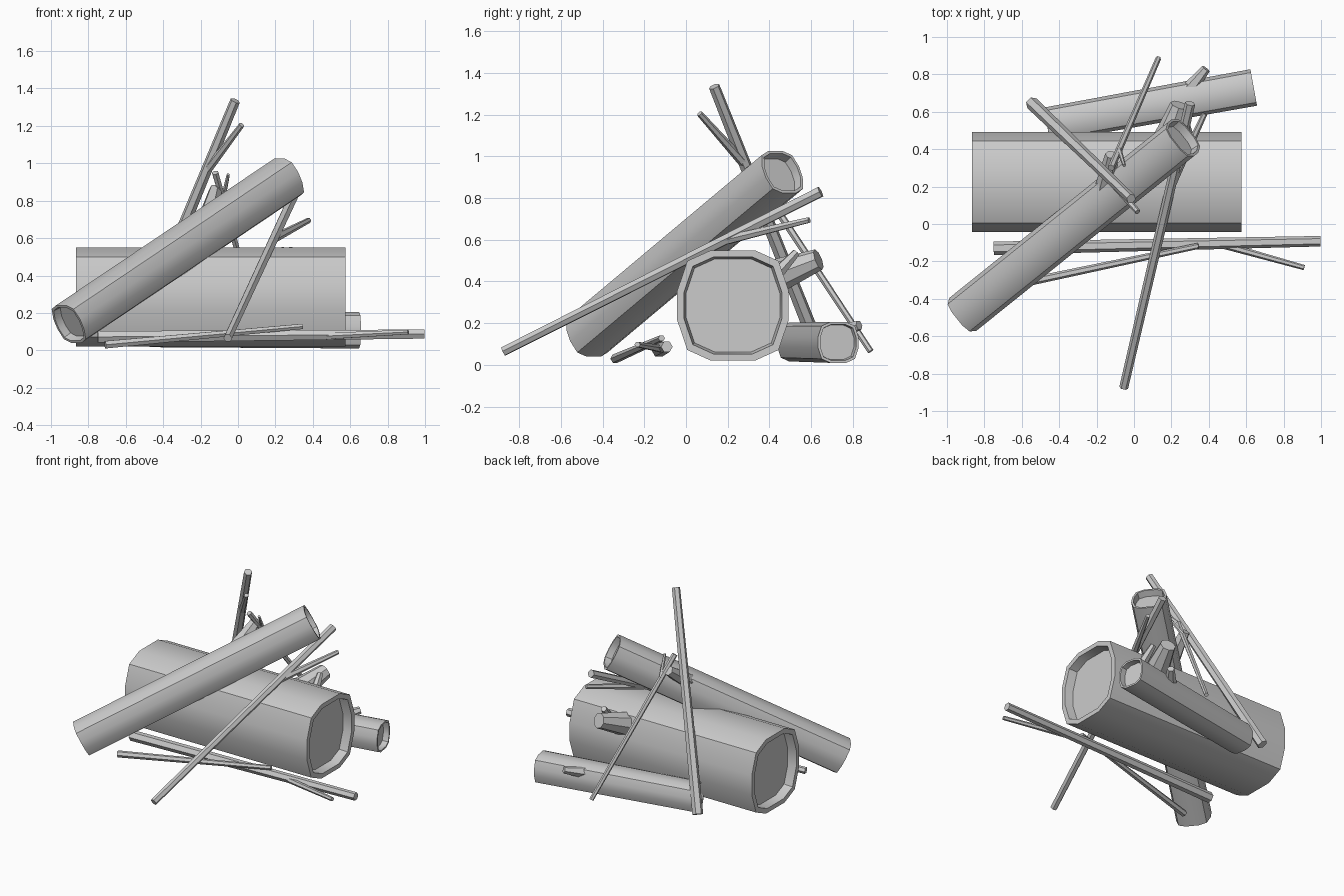
import bpy, bmesh, math
from mathutils import Vector

cube = bpy.data.objects.get("Cube")
if cube:
    bpy.data.objects.remove(cube, do_unlink=True)

# One plain grey for all the wood
GREY = (0.6, 0.6, 0.6, 1.0)
wood = bpy.data.materials.new("grey_wood")
wood.use_nodes = True
wood.diffuse_color = GREY
bsdf = wood.node_tree.nodes["Principled BSDF"]
bsdf.inputs["Base Color"].default_value = GREY
bsdf.inputs["Roughness"].default_value = 0.9

# Squarish twelve-sided trunk section, mirrored from one quarter
QUARTER = [(0.99, 0.26), (0.81, 0.79), (0.39, 0.98)]
HALF = QUARTER + [(-x, y) for x, y in reversed(QUARTER)]
TRUNK = HALF + [(-x, -y) for x, y in HALF]


def regular(sides):
    return [(math.cos(math.tau * i / sides), math.sin(math.tau * i / sides))
            for i in range(sides)]


def loft(name, start, end, section, rings):
    """Skin a section along start-end; rings are (distance, radius)."""
    start, end = Vector(start), Vector(end)
    turn = (end - start).to_track_quat('Z', 'Y')
    bm = bmesh.new()
    loops = [[bm.verts.new(start + turn @ Vector((x * r, y * r, d)))
              for x, y in section] for d, r in rings]
    n = len(section)
    for a, b in zip(loops, loops[1:]):
        for i in range(n):
            j = (i + 1) % n
            bm.faces.new((a[i], a[j], b[j], b[i]))
    bm.faces.new(loops[0][::-1])
    bm.faces.new(loops[-1])
    bmesh.ops.recalc_face_normals(bm, faces=bm.faces)
    mesh = bpy.data.meshes.new(name)
    bm.to_mesh(mesh)
    bm.free()
    mesh.materials.append(wood)
    obj = bpy.data.objects.new(name, mesh)
    bpy.context.collection.objects.link(obj)
    bpy.ops.object.select_all(action='DESELECT')
    obj.select_set(True)
    bpy.context.view_layer.objects.active = obj
    bpy.ops.object.shade_smooth_by_angle(angle=math.radians(35))
    return obj


def log(name, start, end, r0, r1, depth):
    """Trunk with a thin bark lip and sunken cut faces."""
    length = (Vector(end) - Vector(start)).length
    rings = [(depth, r0 * 0.84), (0, r0 * 0.88), (0, r0),
             (length, r1), (length, r1 * 0.88), (length - depth, r1 * 0.84)]
    loft(name, start, end, TRUNK, rings)


def stick(name, start, end, r0, r1, sides=6):
    """Straight tapered branch."""
    length = (Vector(end) - Vector(start)).length
    loft(name, start, end, regular(sides), [(0, r0), (length, r1)])


# Trunks
log("large_log", (-0.865, 0.225, 0.285), (0.575, 0.225, 0.285), 0.27, 0.27, 0.06)
log("back_log", (-0.465, 0.53, 0.11), (0.64, 0.73, 0.108), 0.095, 0.1, 0.04)
log("leaning_log", (-0.905, -0.475, 0.14), (0.262, 0.462, 0.925), 0.115, 0.115, 0.045)

# Sawn-off limbs on the trunks
stick("large_log_stub", (0.17, 0.42, 0.42), (0.245, 0.635, 0.505), 0.085, 0.052, 8)
stick("large_log_small_stub", (0.3, 0.42, 0.42), (0.28, 0.53, 0.54), 0.035, 0.02)
stick("back_log_stub", (0.28, 0.7, 0.15), (0.385, 0.83, 0.19), 0.045, 0.024)
stick("leaning_log_stub", (-0.16, 0.16, 0.7), (-0.12, 0.37, 0.86), 0.06, 0.035)

# Poles leaning on the pile, with their side twigs
stick("front_pole", (-0.055, -0.875, 0.065), (0.3, 0.645, 0.83), 0.024, 0.028)
stick("front_pole_twig", (0.196, 0.2, 0.6), (0.378, 0.59, 0.695), 0.024, 0.015)
stick("tall_pole", (-0.545, 0.645, 0.05), (-0.015, 0.135, 1.335), 0.036, 0.027)
stick("tall_pole_twig", (-0.16, 0.275, 0.97), (0.02, 0.065, 1.205), 0.024, 0.015)
stick("back_pole", (0.13, 0.885, 0.065), (-0.122, 0.3, 0.95), 0.015, 0.019)
stick("back_pole_twig", (-0.08, 0.4, 0.81), (-0.052, 0.312, 0.94), 0.014, 0.009)

# Branches lying on the ground
stick("ground_branch", (-0.75, -0.13, 0.072), (0.997, -0.092, 0.087), 0.036, 0.028)
stick("ground_branch_twig", (0.45, -0.105, 0.075), (0.91, -0.233, 0.098), 0.02, 0.014)
stick("ground_twig", (-0.71, -0.34, 0.03), (0.345, -0.117, 0.128), 0.023, 0.016)
